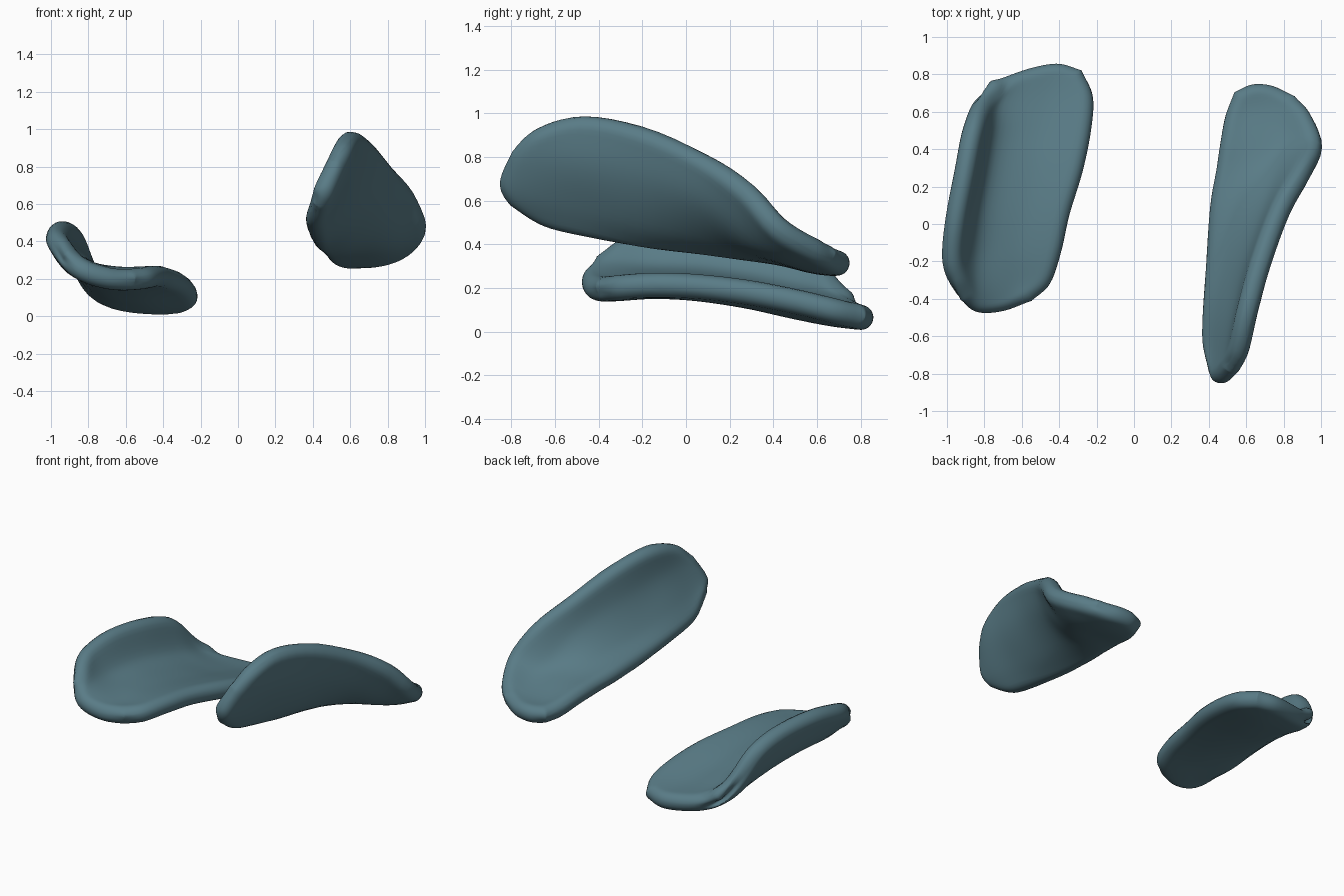
import bpy
import math
from mathutils import Vector
from mathutils.kdtree import KDTree

if "Cube" in bpy.data.objects:
    bpy.data.objects.remove(bpy.data.objects["Cube"])

NU, NV = 26, 48          # samples across and along each pad
HALF = 0.057             # half thickness


def spline(pts, t):
    # smooth curve through evenly spaced points, t in 0..1
    n = len(pts) - 1
    i = min(int(t * n), n - 1)
    f = t * n - i
    b, c = pts[i], pts[i + 1]
    a = pts[i - 1] if i > 0 else 2 * b - c
    d = pts[i + 2] if i + 2 <= n else 2 * c - b
    return 0.5 * (2 * b + (c - a) * f + (2 * a - 5 * b + 4 * c - d) * f ** 2
                  + (3 * b - a - 3 * c + d) * f ** 3)


def make_pad(name, rows):
    # curved sheet through the sections, thickened with a rounded rim
    rows = [[Vector(p) for p in r] for r in rows]

    def surf(u, v):
        return spline([spline(r, u) for r in rows], v)

    def ease(i, n):
        return (1 - math.cos(math.pi * i / n)) / 2

    rim = []
    for k in range(251):
        t = k / 250
        rim += [surf(0, t), surf(1, t), surf(t, 0), surf(t, 1)]
    tree = KDTree(len(rim))
    for k, p in enumerate(rim):
        tree.insert(p, k)
    tree.balance()

    verts, top, bot = [], {}, {}
    e = 0.01
    for j in range(NV + 1):
        for i in range(NU + 1):
            u, v = ease(i, NU), ease(j, NV)
            p = surf(u, v)
            top[i, j] = bot[i, j] = len(verts)
            if i in (0, NU) or j in (0, NV):
                verts.append(p)
                continue
            du = surf(min(u + e, 1), v) - surf(max(u - e, 0), v)
            dv = surf(u, min(v + e, 1)) - surf(u, max(v - e, 0))
            n = du.cross(dv).normalized()
            d = min(tree.find(p)[2] / HALF, 1)
            h = HALF * math.sqrt(max(0, 1 - (1 - d) ** 2))
            verts += [p + n * h, p - n * h]
            bot[i, j] += 1

    faces = []
    for j in range(NV):
        for i in range(NU):
            q = [(i, j), (i + 1, j), (i + 1, j + 1), (i, j + 1)]
            faces.append([top[k] for k in q])
            lower = [bot[k] for k in reversed(q)]
            if set(lower) != set(faces[-1]):
                faces.append(lower)
    me = bpy.data.meshes.new(name)
    me.from_pydata(verts, [], faces)
    me.polygons.foreach_set("use_smooth", [True] * len(me.polygons))
    me.update()
    ob = bpy.data.objects.new(name, me)
    bpy.context.collection.objects.link(ob)
    mat = bpy.data.materials.get("teal") or bpy.data.materials.new("teal")
    mat.diffuse_color = (0.10, 0.20, 0.24, 1)
    mat.use_nodes = True
    mat.node_tree.nodes["Principled BSDF"].inputs["Base Color"].default_value = mat.diffuse_color
    me.materials.append(mat)
    return ob


# left pad: flat floor with a raised wing on its outer side, front to back
make_pad("left_pad", [
    [(-.93, -.40, .32), (-.84, -.47, .24), (-.70, -.465, .20), (-.55, -.41, .195)],
    [(-.975, -.30, .41), (-.86, -.35, .27), (-.66, -.33, .20), (-.45, -.32, .205)],
    [(-1.0, -.18, .46), (-.87, -.17, .27), (-.66, -.15, .21), (-.39, -.15, .215)],
    [(-.975, .03, .50), (-.85, .05, .27), (-.62, .05, .20), (-.345, .05, .21)],
    [(-.925, .28, .49), (-.81, .28, .24), (-.57, .28, .165), (-.275, .28, .185)],
    [(-.885, .50, .43), (-.77, .50, .19), (-.53, .50, .115), (-.23, .50, .145)],
    [(-.85, .64, .29), (-.73, .66, .13), (-.49, .68, .08), (-.22, .68, .10)],
    [(-.77, .735, .13), (-.62, .81, .075), (-.42, .857, .06), (-.28, .82, .065)],
])

# right pad: steep tall wall at the front twisting to a flat tongue at the back
make_pad("right_pad", [
    [(.41, -.80, .60), (.44, -.845, .655), (.46, -.84, .72), (.50, -.785, .83)],
    [(.39, -.66, .50), (.47, -.70, .63), (.53, -.70, .78), (.565, -.68, .93)],
    [(.39, -.50, .455), (.495, -.48, .60), (.58, -.48, .78), (.61, -.47, .985)],
    [(.40, -.20, .41), (.53, -.20, .52), (.64, -.20, .71), (.69, -.20, .935)],
    [(.41, .08, .39), (.58, .08, .46), (.73, .08, .61), (.80, .08, .81)],
    [(.44, .28, .375), (.61, .28, .40), (.79, .28, .47), (.925, .28, .67)],
    [(.46, .42, .36), (.63, .43, .365), (.82, .43, .39), (1.0, .42, .50)],
    [(.49, .58, .33), (.62, .60, .32), (.78, .60, .335), (.94, .59, .39)],
    [(.54, .70, .30), (.63, .745, .31), (.74, .738, .315), (.86, .68, .345)],
])
